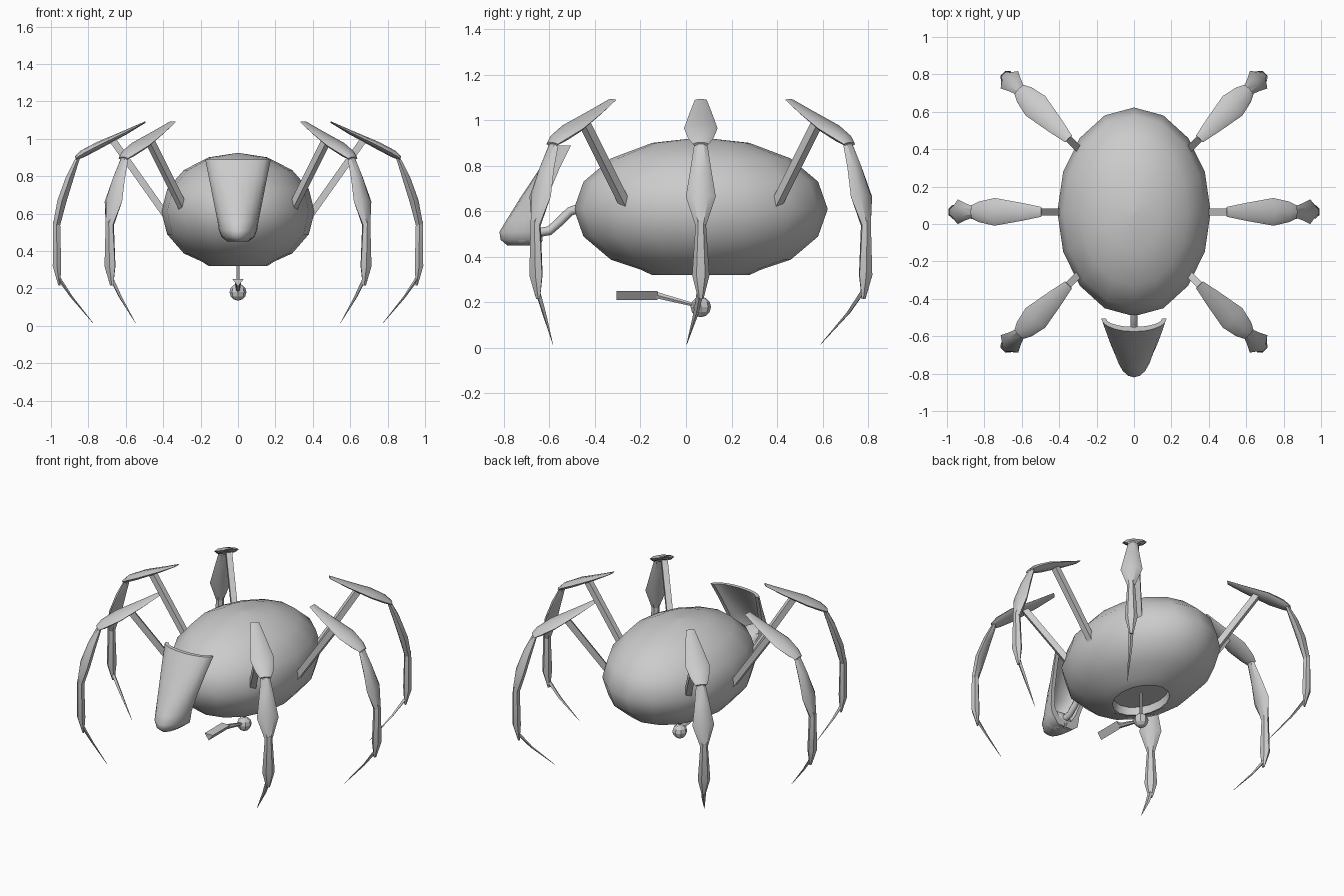
import bpy, bmesh, math
from mathutils import Vector

if "Cube" in bpy.data.objects:
    bpy.data.objects.remove(bpy.data.objects["Cube"])

CY = 0.065  # body centre along y
grey = bpy.data.materials.new("grey")
grey.diffuse_color = (0.6, 0.6, 0.6, 1)
grey.use_nodes = True
grey.node_tree.nodes["Principled BSDF"].inputs["Base Color"].default_value = grey.diffuse_color


def finish(name, bm, angle):
    bmesh.ops.remove_doubles(bm, verts=bm.verts, dist=0.0002)
    bmesh.ops.recalc_face_normals(bm, faces=bm.faces)
    me = bpy.data.meshes.new(name)
    bm.to_mesh(me)
    bm.free()
    me.materials.append(grey)
    ob = bpy.data.objects.new(name, me)
    bpy.context.collection.objects.link(ob)
    bpy.ops.object.select_all(action='DESELECT')
    ob.select_set(True)
    bpy.context.view_layer.objects.active = ob
    if angle:
        bpy.ops.object.shade_smooth_by_angle(angle=math.radians(angle))
    return ob


def skin(name, rings, angle):
    """Join equal-length closed rings of points and cap both ends."""
    bm = bmesh.new()
    loops = [[bm.verts.new(p) for p in ring] for ring in rings]
    n = len(loops[0])
    for a, b in zip(loops, loops[1:]):
        for i in range(n):
            j = (i + 1) % n
            bm.faces.new((a[i], a[j], b[j], b[i]))
    bm.faces.new(loops[0])
    bm.faces.new(loops[-1])
    return finish(name, bm, angle)


def limb(name, pts, sizes, side, n=6, angle=40, turn=0.0):
    """Sweep an oval section (half width, half thickness) along points."""
    pts = [Vector(p) for p in pts]
    rings = []
    for i, (p, (w, t)) in enumerate(zip(pts, sizes)):
        d = pts[min(i + 1, len(pts) - 1)] - pts[max(i - 1, 0)]
        up = d.cross(side).normalized()
        rings.append([p + side * w * math.cos(a) + up * t * math.sin(a)
                      for a in (turn + math.tau * k / n for k in range(n))])
    return skin(name, rings, angle)


# Body: oval shell with a recessed opening underneath
profile = [(0.002, 0.925)]
profile += [(math.sin(a), 0.61 + 0.315 * math.cos(a))
            for a in (math.pi * k / 8 for k in range(1, 7))]
profile += [(0.47, 0.343), (0.383, 0.32), (0.36, 0.32), (0.345, 0.37)]
skin("body", [[(0.41 * r * math.cos(a), CY + 0.558 * r * math.sin(a), z)
               for a in (math.tau * k / 16 for k in range(16))]
              for r, z in profile], 55)

# Head: tapering trough, open towards the body, with a rounded closed chin
stations = [  # z, half width, front y, back y, wall
    (0.89, 0.175, -0.575, -0.505, 0.025),
    (0.79, 0.155, -0.642, -0.555, 0.025),
    (0.66, 0.130, -0.728, -0.610, 0.025),
    (0.56, 0.110, -0.790, -0.640, 0.028),
    (0.51, 0.102, -0.820, -0.640, 0.050),
    (0.475, 0.088, -0.815, -0.630, 0.080),
    (0.45, 0.055, -0.785, -0.640, 0.050)]
angles = [math.pi * (k / 10 - 0.5) for k in range(11)]
rings = []
for z, w, yf, yb, t in stations:
    outer = [(w * math.sin(a), yb + (yf - yb) * math.cos(a), z) for a in angles]
    inner = [((w - t) * math.sin(a), yb + (yf + t - yb) * math.cos(a), z)
             for a in reversed(angles)]
    rings.append(outer + inner)
skin("head", rings, 45)
# Chin plug behind the trough
limb("chin", [(0, -0.70, 0.56), (0, -0.71, 0.52), (0, -0.70, 0.475), (0, -0.70, 0.45)],
     [(0.06, 0.05), (0.085, 0.075), (0.08, 0.07), (0.05, 0.045)], Vector((1, 0, 0)), 12, 50)

# Neck
limb("neck", [(0, -0.45, 0.62), (0, -0.51, 0.60), (0, -0.555, 0.555),
              (0, -0.60, 0.515), (0, -0.69, 0.50)],
     [(0.02, 0.02)] * 5, Vector((1, 0, 0)), 8, 50)

# Belly gun: hanging rod, ball joint, tapered arm and three-sided barrel
X = Vector((1, 0, 0))
limb("gun_rod", [(0, CY, 0.38), (0, CY, 0.18)], [(0.009, 0.009)] * 2, X, 6)
bm = bmesh.new()
bmesh.ops.create_uvsphere(bm, u_segments=8, v_segments=6, radius=0.045)
bmesh.ops.translate(bm, verts=bm.verts, vec=(0, CY, 0.18))
finish("gun_ball", bm, 0)
limb("gun_arm", [(0, 0.05, 0.185), (0, -0.13, 0.232)], [(0.01, 0.008), (0.016, 0.016)], X, 6)
skin("gun_barrel", [[(-0.03, y, 0.25), (0.03, y, 0.25), (0, y, 0.21)]
                    for y in (-0.305, -0.125)], 0)

# Legs: three per side, each fanned out from the body centre
for side_name, sx in (("right", 1), ("left", -1)):
    for row, deg, off in (("front", -45, -0.04), ("middle", 0, 0), ("back", 45, 0.04)):
        ca, sa = math.cos(math.radians(deg)), math.sin(math.radians(deg))
        across = Vector((-sa * sx, ca, 0))

        def place(r, z, dy=0.0):
            return (sx * r * ca, CY + off + r * sa + dy, z)

        def part(label, rows, n=6, angle=40, turn=0.0):
            limb(f"{side_name}_{row}_{label}", [place(r, z) for r, z, w, t in rows],
                 [(w, t) for r, z, w, t in rows], across, n, angle, turn)

        part("strut", [(0.385, 0.59, 0.026, 0.026), (0.675, 1.0, 0.026, 0.026)],
             4, 0, math.pi / 4)
        part("upper_leg", [(0.495, 1.09, 0.026, 0.004), (0.60, 1.035, 0.048, 0.012),
                           (0.745, 0.965, 0.074, 0.02), (0.83, 0.92, 0.055, 0.02),
                           (0.868, 0.895, 0.035, 0.01)], 8)
        part("lower_leg", [(0.855, 0.90, 0.028, 0.012), (0.90, 0.79, 0.045, 0.024),
                           (0.942, 0.665, 0.066, 0.028), (0.97, 0.54, 0.024, 0.022)])
        part("shin", [(0.97, 0.56, 0.022, 0.022), (0.968, 0.32, 0.038, 0.026),
                      (0.955, 0.215, 0.012, 0.006)])
        limb(f"{side_name}_{row}_claw",
             [place(0.962, 0.26), place(0.89, 0.155, -0.02), place(0.775, 0.015, -0.062)],
             [(0.016, 0.010), (0.012, 0.006), (0.001, 0.001)], across, 4, 30)
